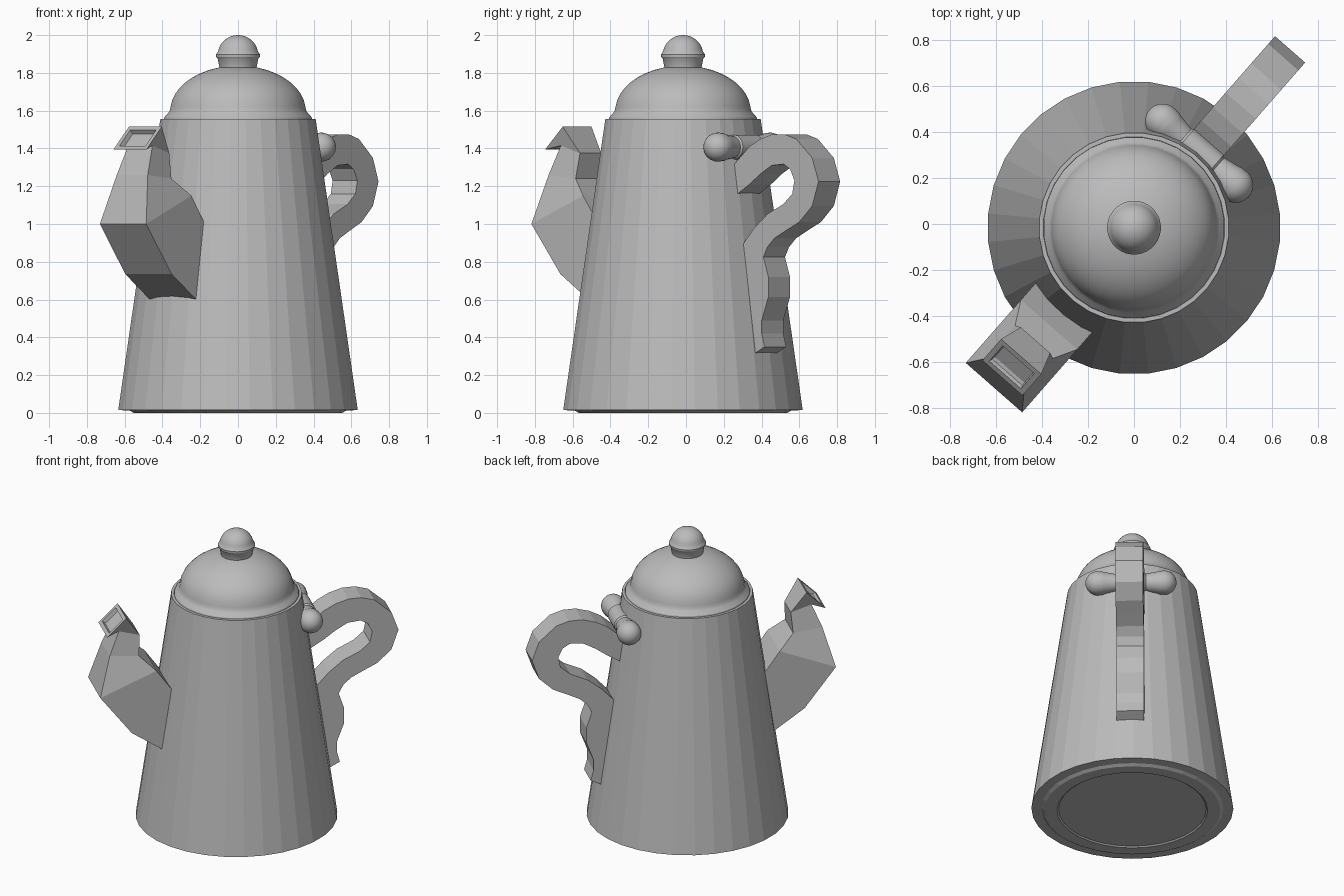
import bpy, bmesh, math
from mathutils import Vector

if "Cube" in bpy.data.objects:
    bpy.data.objects.remove(bpy.data.objects["Cube"])

ANG = math.radians(48.8)                 # handle direction, the spout is opposite
D = Vector((math.cos(ANG), math.sin(ANG), 0))
W = Vector((math.sin(ANG), -math.cos(ANG), 0))
C = Vector((0, -0.016, 0))

metal = bpy.data.materials.new("plain grey")
metal.diffuse_color = (0.5, 0.5, 0.5, 1)
metal.use_nodes = True
metal.node_tree.nodes["Principled BSDF"].inputs["Base Color"].default_value = metal.diffuse_color


def at(s, w, z):
    """Point at distance s along the handle direction, w sideways, height z."""
    return C + D * s + W * w + Vector((0, 0, z))


def finish(name, bm, smooth=None):
    bmesh.ops.recalc_face_normals(bm, faces=bm.faces)
    me = bpy.data.meshes.new(name)
    bm.to_mesh(me)
    bm.free()
    ob = bpy.data.objects.new(name, me)
    bpy.context.collection.objects.link(ob)
    me.materials.append(metal)
    if smooth:
        bpy.ops.object.select_all(action='DESELECT')
        ob.select_set(True)
        bpy.context.view_layer.objects.active = ob
        bpy.ops.object.shade_smooth_by_angle(angle=math.radians(smooth))
    return ob


def lathe(name, profile, place, n=32, smooth=None):
    """Spin (radius, height) points; place(x, y, h) gives the position."""
    bm = bmesh.new()
    rings = []
    for r, h in profile:
        if r < 1e-5:
            rings.append([bm.verts.new(place(0, 0, h))])
        else:
            rings.append([bm.verts.new(place(r * math.cos(2 * math.pi * (i + .5) / n),
                                             r * math.sin(2 * math.pi * (i + .5) / n), h))
                          for i in range(n)])
    for a, b in zip(rings, rings[1:]):
        for i in range(n):
            j = (i + 1) % n
            if len(a) == 1:
                bm.faces.new((a[0], b[j], b[i]))
            elif len(b) == 1:
                bm.faces.new((a[i], a[j], b[0]))
            else:
                bm.faces.new((a[i], a[j], b[j], b[i]))
    return finish(name, bm, smooth)


def upright(x, y, h):
    return C + Vector((x, y, h))


def arc(r, height, z0, a0, a1, n):
    """Elliptic arc from angle a0 to a1 in degrees."""
    angs = [math.radians(a0 + (a1 - a0) * i / n) for i in range(n + 1)]
    return [(max(0, r * math.cos(a)), z0 + height * math.sin(a)) for a in angs]


# Tapered pot body with a shallow foot and a rim
lathe("body", [(0, .008), (.465, .008), (.475, 0), (.555, 0), (.575, .012), (.637, .015),
               (.413, 1.557), (.395, 1.557), (.39, 1.54), (0, 1.54)], upright)

# Domed lid
lathe("lid", [(0, 1.54), (.395, 1.55), (.392, 1.565), (.37, 1.59), (.363, 1.6)]
      + arc(.36, .238, 1.6, 5, 90, 10), upright, smooth=25)

# Knob with a thin ring
lathe("knob", [(0, 1.81), (.095, 1.81), (.1, 1.835), (.108, 1.875), (.116, 1.885),
               (.117, 1.897), (.11, 1.908)]
      + arc(.107, .102, 1.898, 10, 90, 8), upright, smooth=30)

# Hinge: a round bar across the handle with a ball at each end
half = [(.066, .085), (.058, .095), (.07, .165), (.075, .18)] + arc(.077, .077, .21, -12, 90, 9)
hinge = [(r, -h) for r, h in reversed(half)] + half
lathe("hinge", hinge, lambda x, y, h: at(.43 + x, h, 1.407 + y), n=24, smooth=30)

# Handle: flat looped outline pushed out sideways
outline = [(.36, 1.32), (.44, 1.32), (.544, 1.41), (.62, 1.45), (.705, 1.475), (.79, 1.475),
           (.873, 1.45), (.985, 1.35), (1.03, 1.225), (.985, 1.095), (.894, 1.01),
           (.8, .965), (.72, .925), (.67, .878), (.642, .825), (.677, .72), (.677, .614),
           (.63, .49), (.63, .42), (.65, .35), (.57, .31), (.52, .31),
           (.45, .89), (.495, .89), (.579, .98), (.67, 1.053), (.782, 1.105),
           (.845, 1.16), (.86, 1.23), (.83, 1.29), (.785, 1.317), (.7, 1.31),
           (.62, 1.265), (.544, 1.21), (.46, 1.16), (.36, 1.15)]
bm = bmesh.new()
face = bm.faces.new([bm.verts.new(at(s, -.087, z)) for s, z in outline])
out = bmesh.ops.extrude_face_region(bm, geom=[face])
bmesh.ops.translate(bm, vec=W * .174,
                    verts=[g for g in out["geom"] if isinstance(g, bmesh.types.BMVert)])
bmesh.ops.triangulate(bm, faces=[f for f in bm.faces if len(f.verts) > 4])
finish("handle", bm)

# Spout: square sections (outer s, z, inner s, z, half width)
sections = [(.42, .53, .36, .93, .163), (.72, .735, .46, 1.01, .163),
            (.924, 1.0, .56, 1.15, .163), (.85, 1.26, .66, 1.24, .109),
            (.785, 1.415, .65, 1.375, .085), (.868, 1.395, .745, 1.515, .116)]
bm = bmesh.new()
rings = [[bm.verts.new(at(-s, w, z)) for s, z, w in
          ((so, zo, -h), (so, zo, h), (si, zi, h), (si, zi, -h))]
         for so, zo, si, zi, h in sections]
for a, b in zip(rings, rings[1:]):
    for i in range(4):
        j = (i + 1) % 4
        bm.faces.new((a[i], a[j], b[j], b[i]))
bm.faces.new(rings[0])
mouth = bm.faces.new(rings[-1])
bmesh.ops.recalc_face_normals(bm, faces=bm.faces)
bmesh.ops.inset_individual(bm, faces=[mouth], thickness=.035)
bmesh.ops.inset_individual(bm, faces=[mouth], thickness=.008, depth=-.025)
finish("spout", bm)
